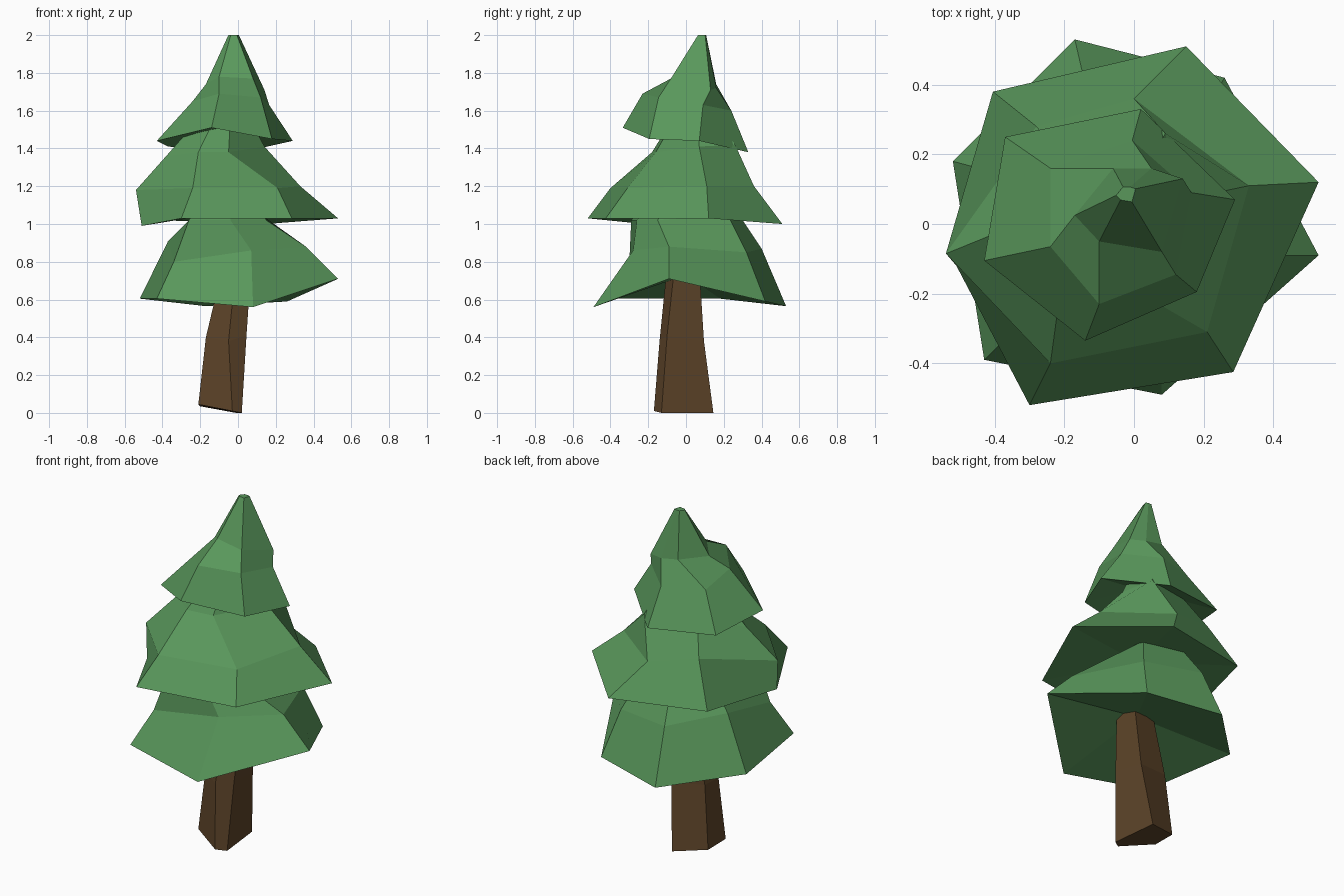
import bpy, bmesh
from mathutils import Vector


def material(name, color):
    m = bpy.data.materials.new(name)
    m.diffuse_color = color
    return m


def skin(name, columns, mat, hollow=None):
    """Flat-faced closed solid from vertical columns of points, counter-clockwise.
    hollow = centre point of a concave underside, else a flat bottom."""
    bm = bmesh.new()
    cols = [[bm.verts.new(p) for p in c] for c in columns]
    n = len(cols)
    mid = bm.verts.new(hollow) if hollow else None
    for i in range(n):
        a, b = cols[i], cols[(i + 1) % n]
        for k in range(len(a) - 1):
            bm.faces.new((a[k], b[k], b[k + 1], a[k + 1]))
        if mid:
            bm.faces.new((b[0], a[0], mid))
    if not mid:
        bm.faces.new([c[0] for c in reversed(cols)])
    bm.faces.new([c[-1] for c in cols])
    bmesh.ops.recalc_face_normals(bm, faces=bm.faces)
    mesh = bpy.data.meshes.new(name)
    bm.to_mesh(mesh)
    bm.free()
    mesh.materials.append(mat)
    ob = bpy.data.objects.new(name, mesh)
    bpy.context.collection.objects.link(ob)
    return ob


def tier(name, columns, apex, keep, under):
    """Foliage tier: rim, shoulder and crown columns drawn in to a small tip."""
    apex = Vector(apex)
    full = []
    for c in columns:
        tip = apex.lerp(Vector(c[-1]), keep)
        tip.z = apex.z
        full.append(list(c) + [tip])
    return skin(name, full, green, (-0.02, 0.0, under))


green = material("needles", (0.10, 0.31, 0.105, 1))
brown = material("bark", (0.11, 0.058, 0.022, 1))

# Leaning five-sided trunk
skin("trunk", [
    [(-0.03, -0.17, 0.01), (-0.05, -0.14, 0.38), (-0.01, -0.10, 0.78)],
    [(0.02, -0.13, 0.0), (0.045, -0.10, 0.41), (0.07, -0.06, 0.78)],
    [(-0.01, 0.145, 0.0), (0.03, 0.095, 0.38), (0.06, 0.07, 0.78)],
    [(-0.20, 0.08, 0.035), (-0.165, 0.06, 0.40), (-0.08, 0.05, 0.78)],
    [(-0.21, -0.07, 0.045), (-0.17, -0.06, 0.40), (-0.08, -0.05, 0.78)],
], brown)

# Lower tier
tier("lower_foliage", [
    [(0.53, -0.09, 0.71), (0.36, -0.09, 0.88), (0.15, -0.15, 1.02)],
    [(0.26, 0.42, 0.59), (0.20, 0.32, 0.85), (0.12, 0.22, 1.05)],
    [(-0.17, 0.53, 0.565), (-0.14, 0.40, 0.87), (-0.10, 0.28, 1.05)],
    [(-0.52, 0.18, 0.605), (-0.37, 0.14, 0.91), (-0.25, 0.10, 1.03)],
    [(-0.43, -0.39, 0.605), (-0.34, -0.30, 0.80), (-0.26, -0.29, 1.02)],
    [(0.08, -0.49, 0.56), (0.07, -0.28, 0.86), (-0.04, -0.26, 1.02)],
], (-0.03, 0.0, 1.25), 0.3, 0.73)

# Middle tier
tier("middle_foliage", [
    [(0.53, 0.12, 1.03), (0.33, 0.11, 1.20), (0.14, 0.07, 1.41)],
    [(0.15, 0.51, 1.0), (0.00, 0.36, 1.20), (0.09, 0.26, 1.42)],
    [(-0.405, 0.38, 1.02), (-0.28, 0.28, 1.26), (-0.20, 0.18, 1.44)],
    [(-0.51, -0.12, 0.99), (-0.54, -0.085, 1.18), (-0.38, -0.02, 1.36)],
    [(-0.30, -0.52, 1.03), (-0.24, -0.40, 1.19), (-0.21, -0.18, 1.38)],
    [(0.285, -0.425, 1.03), (0.21, -0.31, 1.19), (-0.05, -0.16, 1.38)],
], (-0.03, 0.05, 1.64), 0.3, 1.07)

# Upper tier
tier("upper_foliage", [
    [(0.29, 0.07, 1.44), (0.165, 0.09, 1.63), (0.14, 0.13, 1.71)],
    [(0.02, 0.33, 1.38), (-0.005, 0.24, 1.60), (0.05, 0.16, 1.72)],
    [(-0.37, 0.25, 1.41), (-0.24, 0.16, 1.61), (-0.06, 0.16, 1.74)],
    [(-0.43, -0.105, 1.44), (-0.24, -0.065, 1.65), (-0.17, 0.025, 1.74)],
    [(-0.14, -0.335, 1.51), (-0.10, -0.23, 1.69), (-0.10, -0.05, 1.78)],
    [(0.18, -0.195, 1.45), (0.12, -0.145, 1.67), (0.08, -0.08, 1.77)],
], (-0.025, 0.095, 2.0), 0.18, 1.52)
